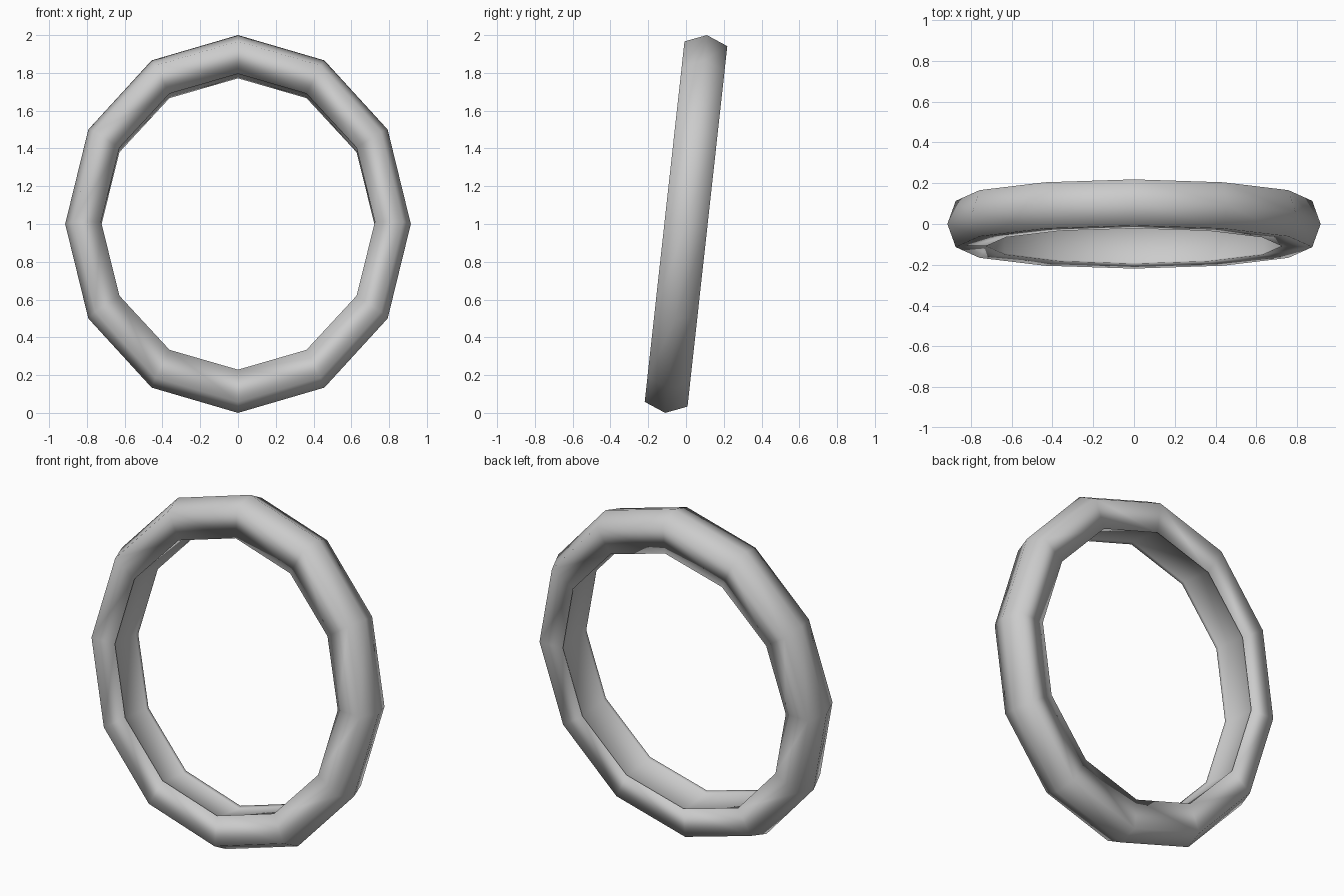
import bpy, bmesh
from math import sin, cos, pi, radians
from mathutils import Matrix

cube = bpy.data.objects.get("Cube")
if cube:
    bpy.data.objects.remove(cube, do_unlink=True)

# Plain grey material
grey = bpy.data.materials.new("plain_grey")
grey.use_nodes = True
color = (0.6, 0.6, 0.6, 1)
grey.diffuse_color = color
grey.node_tree.nodes["Principled BSDF"].inputs["Base Color"].default_value = color

# Half cross-section: half height, half width, offset along the ring's axis
half = [(0.96, 0.874, 0.114), (0.788, 0.725, 0.109), (0.80, 0.733, 0.10)]
section = ([(1.006, 0.915, 0)] + half
           + [(h, w, -d) for h, w, d in reversed(half)])
SIDES = 12

# Twelve-sided oval ring swept from the cross-section
bm = bmesh.new()
loops = []
for i in range(SIDES):
    a = 2 * pi * i / SIDES
    loops.append([bm.verts.new((w * cos(a), d, h * sin(a))) for h, w, d in section])
for i in range(SIDES):
    near, far = loops[i], loops[(i + 1) % SIDES]
    for j in range(len(section)):
        k = (j + 1) % len(section)
        bm.faces.new((near[j], near[k], far[k], far[j]))
bmesh.ops.recalc_face_normals(bm, faces=bm.faces)

# Lean the ring backwards and rest it on the ground
bm.transform(Matrix.Translation((0, 0, 1)) @ Matrix.Rotation(radians(-6.3), 4, 'X'))
for f in bm.faces:
    f.smooth = True

mesh = bpy.data.meshes.new("ring")
bm.to_mesh(mesh)
bm.free()
mesh.materials.append(grey)
ring = bpy.data.objects.new("ring", mesh)
bpy.context.collection.objects.link(ring)
